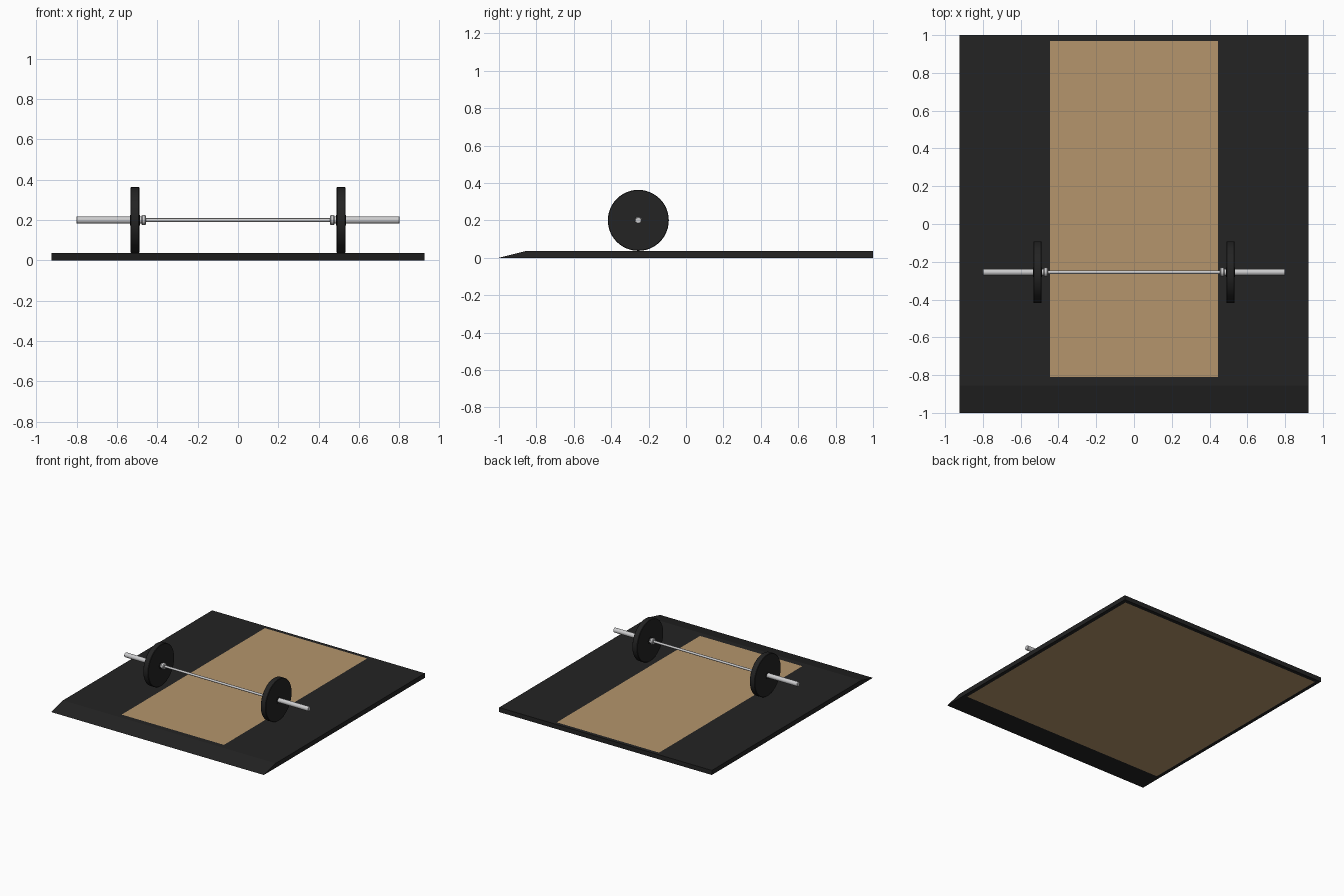
import bpy, bmesh, math
from mathutils import Matrix

if "Cube" in bpy.data.objects:
    bpy.data.objects.remove(bpy.data.objects["Cube"], do_unlink=True)


def material(name, color, metallic=0.0):
    m = bpy.data.materials.new(name)
    m.use_nodes = True
    m.diffuse_color = (*color, 1)
    m.node_tree.nodes["Principled BSDF"].inputs["Base Color"].default_value = (*color, 1)
    return m


rubber = material("black rubber", (0.017, 0.017, 0.017))
wood = material("plywood", (0.46, 0.30, 0.15))
steel = material("brushed steel", (0.6, 0.6, 0.61))


def finish(name, bm, mat):
    bmesh.ops.recalc_face_normals(bm, faces=bm.faces)
    mesh = bpy.data.meshes.new(name)
    bm.to_mesh(mesh)
    bm.free()
    mesh.materials.append(mat)
    ob = bpy.data.objects.new(name, mesh)
    bpy.context.collection.objects.link(ob)
    return ob


def box(name, x, y, z, mat):
    bm = bmesh.new()
    bmesh.ops.create_cube(bm, size=1)
    for v in bm.verts:
        for i, (lo, hi) in enumerate((x, y, z)):
            v.co[i] = lo if v.co[i] < 0 else hi
    return finish(name, bm, mat)


def lathe(name, profile, sides, mat):
    """Spin (x, radius) points about the bar axis."""
    bm = bmesh.new()
    verts = [bm.verts.new((x, BAR_Y, BAR_Z + r)) for x, r in profile]
    edges = [bm.edges.new(pair) for pair in zip(verts, verts[1:])]
    bmesh.ops.spin(bm, geom=verts + edges, cent=(0, BAR_Y, BAR_Z), axis=(1, 0, 0),
                   angle=math.tau, steps=sides, use_duplicate=False)
    bmesh.ops.remove_doubles(bm, verts=bm.verts, dist=0.0001)
    ob = finish(name, bm, mat)
    bpy.ops.object.select_all(action="DESELECT")
    ob.select_set(True)
    bpy.context.view_layer.objects.active = ob
    bpy.ops.object.shade_smooth_by_angle(angle=math.radians(35))
    return ob


HALF_W, INNER_W, WOOD_W = 0.925, 0.895, 0.445
FRONT, BACK = -0.81, 0.97
BASE, TOP = 0.018, 0.036
BAR_Y, BAR_Z = -0.255, 0.2

# Platform: plywood base, lifting surface and back rail
box("plywood_base", (-INNER_W, INNER_W), (FRONT, BACK), (0, BASE), wood)
box("lifting_surface", (-WOOD_W, WOOD_W), (FRONT, BACK), (BASE, TOP), wood)
box("back_rail", (-HALF_W, HALF_W), (BACK, 1), (0, TOP), rubber)

# Front ramp
bm = bmesh.new()
side = [bm.verts.new((-HALF_W, y, z)) for y, z in
        ((-1, 0), (-0.855, TOP), (FRONT, TOP), (FRONT, 0))]
face = bm.faces.new(side)
ext = bmesh.ops.extrude_face_region(bm, geom=[face], use_keep_orig=True)
bmesh.ops.translate(bm, vec=(2 * HALF_W, 0, 0),
                    verts=[g for g in ext["geom"] if isinstance(g, bmesh.types.BMVert)])
finish("front_ramp", bm, rubber)

# Mirrored parts: mats, side rails, weights and sleeves
for label, s in (("left", 1), ("right", -1)):
    box(label + "_mat", sorted((s * WOOD_W, s * INNER_W)), (FRONT, BACK), (BASE, TOP), rubber)
    box(label + "_side_rail", sorted((s * INNER_W, s * HALF_W)), (FRONT, BACK), (0, TOP), rubber)

    def mirrored(points):
        return [(s * x, r) for x, r in points]

    lathe(label + "_weight_plate", mirrored(
        [(0.486, 0.018), (0.486, 0.026), (0.489, 0.026), (0.489, 0.16), (0.492, 0.163),
         (0.53, 0.163), (0.533, 0.16), (0.533, 0.026), (0.536, 0.026), (0.536, 0.018)]),
        48, rubber)
    lathe(label + "_sleeve", mirrored(
        [(0.478, 0), (0.478, 0.018), (0.798, 0.018), (0.801, 0.015), (0.801, 0)]), 16, steel)
    lathe(label + "_collar", mirrored(
        [(0.455, 0), (0.455, 0.02), (0.46, 0.024), (0.474, 0.024), (0.479, 0.02), (0.479, 0)]),
        16, steel)

# Thin grip shaft between the collars
lathe("bar_shaft", [(-0.46, 0), (-0.46, 0.009), (0.46, 0.009), (0.46, 0)], 12, steel)
